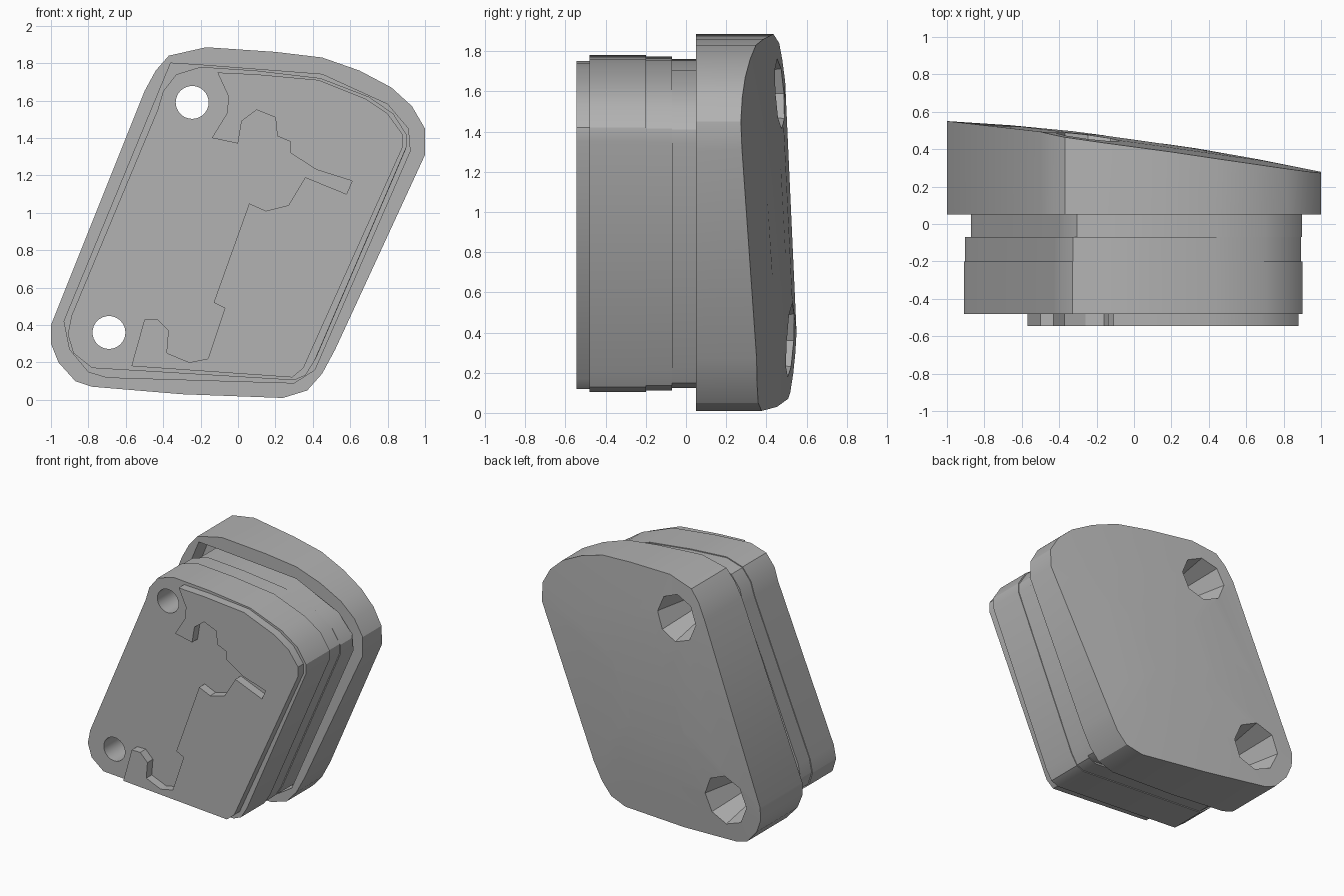
import bpy, bmesh, math
from mathutils import Matrix, Vector

old = bpy.data.objects.get("Cube")
if old:
    bpy.data.objects.remove(old, do_unlink=True)

grey = bpy.data.materials.new("light_grey")
grey.use_nodes = True
colour = (0.45, 0.45, 0.45, 1)
grey.diffuse_color = colour
grey.node_tree.nodes["Principled BSDF"].inputs["Base Color"].default_value = colour

MID = Vector((0, 0.95))
HOLES = {"upper": (-0.245, 1.59), "lower": (-0.69, 0.36)}


def finish(name, bm):
    bmesh.ops.recalc_face_normals(bm, faces=bm.faces)
    mesh = bpy.data.meshes.new(name)
    bm.to_mesh(mesh)
    bm.free()
    mesh.materials.append(grey)
    ob = bpy.data.objects.new(name, mesh)
    bpy.context.collection.objects.link(ob)
    return ob


def slab(name, outline, y0, y1, scale=1.0, shift=0.0):
    """Extrude an x-z outline between two depths."""
    bm = bmesh.new()
    pts = [MID + (Vector(p) - MID) * scale + Vector((shift, 0)) for p in outline]
    front, back = [[bm.verts.new((p.x, y, p.y)) for p in pts] for y in (y0, y1)]
    bm.faces.new(front)
    bm.faces.new(back[::-1])
    for i in range(len(pts)):
        bm.faces.new((front[i - 1], front[i], back[i], back[i - 1]))
    return finish(name, bm)


def cone(name, x, z, y0, y1, r0, r1, sides):
    bm = bmesh.new()
    bmesh.ops.create_cone(bm, cap_ends=True, segments=sides, radius1=r0, radius2=r1,
                          depth=y1 - y0, matrix=Matrix.Translation((x, (y0 + y1) / 2, z))
                          @ Matrix.Rotation(-math.pi / 2, 4, 'X'))
    ob = finish(name, bm)
    ob.hide_render = True
    return ob


def cut(ob, cutters):
    bpy.context.view_layer.objects.active = ob
    for c in cutters:
        mod = ob.modifiers.new("cut", 'BOOLEAN')
        mod.operation = 'DIFFERENCE'
        mod.solver = 'EXACT'
        mod.object = c
        bpy.ops.object.modifier_apply(modifier=mod.name)


def back_depth(x, z):
    return 0.455 - 0.14 * x - 0.03 * x * x - 0.049 * (z - 0.95) ** 2


# Outlines seen from the front
cap_line = [(-1, .4), (-1, .3), (-.96, .2), (-.87, .1), (-.78, .07), (-.3, .03), (.24, .01),
            (.37, .05), (.45, .14), (.52, .27), (1, 1.31), (1, 1.45), (.93, 1.57), (.82, 1.67),
            (.65, 1.76), (.45, 1.83), (.2, 1.86), (-.17, 1.885), (-.37, 1.84), (-.44, 1.76),
            (-.5, 1.65)]
channel_line = [(-.93, .42), (-.9, .27), (-.8, .15), (-.7, .12), (.3, .09), (.41, .16),
                (.92, 1.33), (.91, 1.45), (.8, 1.58), (.45, 1.74), (-.2, 1.79), (-.36, 1.8),
                (-.41, 1.68)]
body_line = [(-.89, .45), (-.91, .35), (-.88, .25), (-.78, .17), (.3, .105), (.36, .13),
             (.41, .21), (.9, 1.35), (.9, 1.42), (.83, 1.53), (.7, 1.62), (.44, 1.72),
             (.1, 1.76), (-.2, 1.78), (-.33, 1.74), (-.4, 1.65), (-.43, 1.55)]
raised_edge = [(-.11, 1.75), (-.05, 1.62), (-.06, 1.53), (-.14, 1.4), (0, 1.37), (.02, 1.49),
               (.1, 1.55), (.2, 1.51), (.21, 1.41), (.28, 1.38), (.28, 1.32), (.42, 1.23),
               (.61, 1.17), (.58, 1.1), (.36, 1.19), (.27, 1.04), (.15, 1.01), (.06, 1.05),
               (-.13, .52), (-.07, .49), (-.16, .22), (-.26, .2), (-.38, .25), (-.37, .37),
               (-.43, .43), (-.5, .43), (-.57, .18)]
raised_rim = [(.29, .12), (.35, .17), (.88, 1.35), (.88, 1.42), (.8, 1.53), (.68, 1.61),
              (.43, 1.71), (.1, 1.74)]

# Cap with a domed, sloping back
bm = bmesh.new()
rings = [[bm.verts.new((x, 0.05, z)) for x, z in cap_line]]
for s in (1, 0.66, 0.33):
    pts = [MID + (Vector(p) - MID) * s for p in cap_line]
    rings.append([bm.verts.new((p.x, back_depth(*p), p.y)) for p in pts])
bm.faces.new(rings[0])
bm.faces.new(rings[-1])
for a, b in zip(rings, rings[1:]):
    for i in range(len(a)):
        bm.faces.new((a[i - 1], a[i], b[i], b[i - 1]))
cap = finish("cap", bm)

# Body layers, front to back
raised = slab("raised_front_plate", raised_edge + raised_rim, -0.545, -0.475)
shell = slab("body_shell", body_line, -0.48, -0.2)
collar = slab("body_collar", body_line, -0.2, -0.07, 0.992)
neck = slab("body_neck", body_line, -0.07, 0.21, 0.978, 0.018)

# Screw holes with faceted pockets, and the channel around the neck
channel = slab("channel_cutter", channel_line, -0.1, 0.2)
channel.hide_render = True
cutters = []
for key, (x, z) in HOLES.items():
    cutters.append(cone(key + "_hole_cutter", x, z, -0.8, 0.8, 0.088, 0.088, 32))
    cutters.append(cone(key + "_pocket_cutter", x, z, 0.1, 0.75, 0.1, 0.23, 8))
cut(cap, [channel] + cutters)
for ob in (shell, collar, neck):
    cut(ob, cutters)
for c in cutters + [channel]:
    bpy.data.objects.remove(c, do_unlink=True)

# Soft corners, crisp edges
bpy.ops.object.select_all(action='DESELECT')
for ob in (cap, shell, collar, neck, raised):
    ob.select_set(True)
bpy.context.view_layer.objects.active = cap
bpy.ops.object.shade_smooth_by_angle(angle=math.radians(28))
